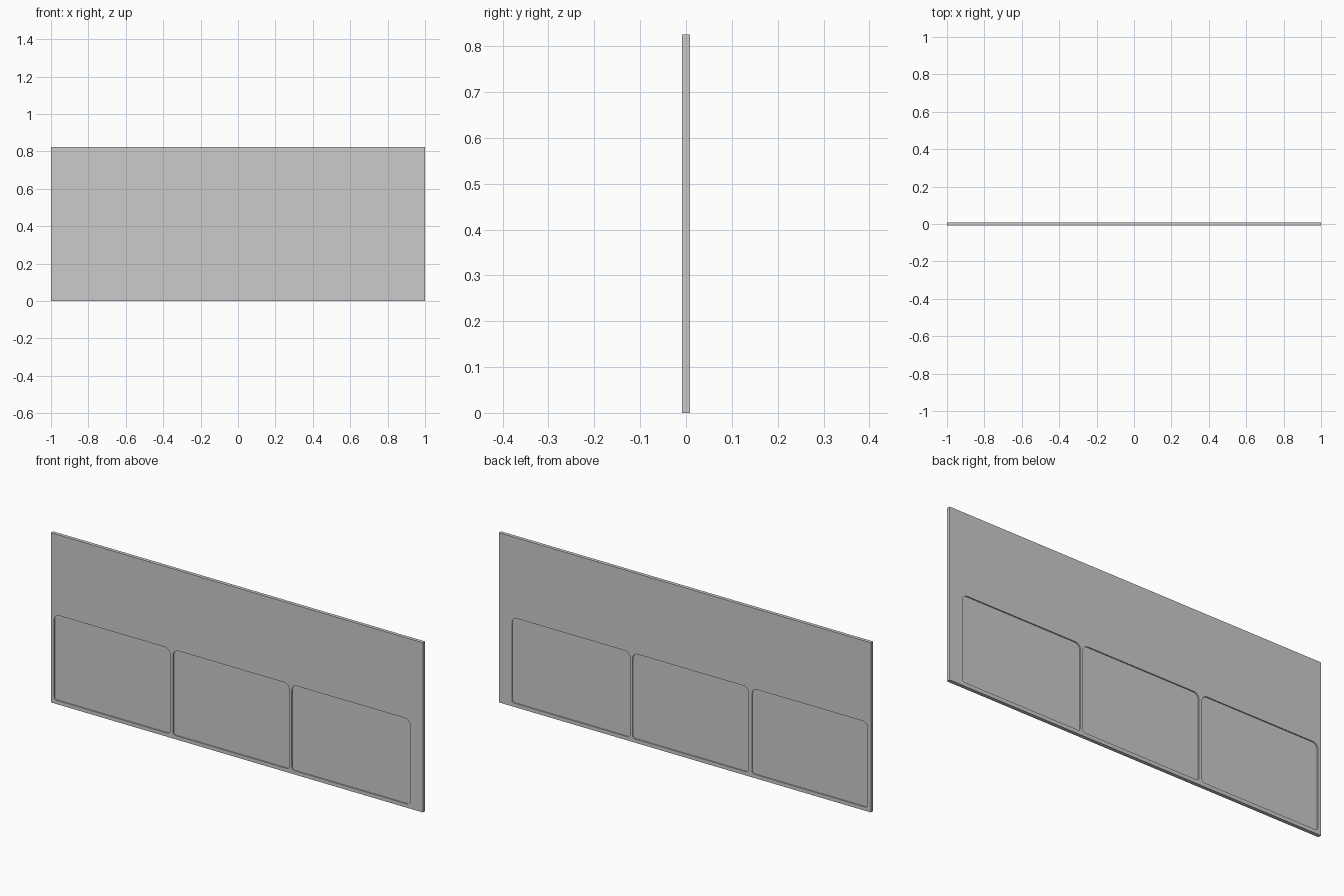
import bpy
from math import cos, sin, pi, radians

if "Cube" in bpy.data.objects:
    bpy.data.objects.remove(bpy.data.objects["Cube"])

HEIGHT = 0.825
THICK = 0.017
PANE = 0.006
PANEL_Z = (0.018, 0.433)
PANEL_X = [(-0.983, -0.360), (-0.343, 0.282), (0.295, 0.931)]
TOP_R, LOW_R = 0.028, 0.014


def rounded(x0, x1, z0, z1, top, low, n=6):
    """Outline of a rectangle with separate top and bottom corner radii."""
    corners = [(x1 - low, z0 + low, low, -pi / 2), (x1 - top, z1 - top, top, 0),
               (x0 + top, z1 - top, top, pi / 2), (x0 + low, z0 + low, low, pi)]
    return [(cx + r * cos(a + i * pi / 2 / n), cz + r * sin(a + i * pi / 2 / n))
            for cx, cz, r, a in corners for i in range(n + 1)]


def slab(name, outlines, thick):
    """Extrude flat outlines (inner ones become holes) into an upright slab."""
    curve = bpy.data.curves.new(name, 'CURVE')
    curve.dimensions = '2D'
    curve.fill_mode = 'BOTH'
    curve.extrude = thick / 2
    for pts in outlines:
        s = curve.splines.new('POLY')
        s.points.add(len(pts) - 1)
        for p, (x, z) in zip(s.points, pts):
            p.co = (x, z, 0, 1)
        s.use_cyclic_u = True
    ob = bpy.data.objects.new(name, curve)
    ob.rotation_euler.x = pi / 2
    bpy.context.collection.objects.link(ob)
    bpy.ops.object.select_all(action='DESELECT')
    ob.select_set(True)
    bpy.context.view_layer.objects.active = ob
    bpy.ops.object.convert(target='MESH')
    bpy.ops.object.transform_apply(location=False, rotation=True, scale=False)
    bpy.ops.object.shade_smooth_by_angle(angle=radians(30))
    return bpy.context.object


# board with three rounded openings
panels = [rounded(a, b, *PANEL_Z, TOP_R, LOW_R) for a, b in PANEL_X]
board = [(-1, 0), (1, 0), (1, HEIGHT), (-1, HEIGHT)]
slab("board", [board] + panels, THICK)

# thin panes set back from both faces
for i, outline in enumerate(panels):
    slab(f"recessed_pane_{i + 1}", [outline], PANE)
